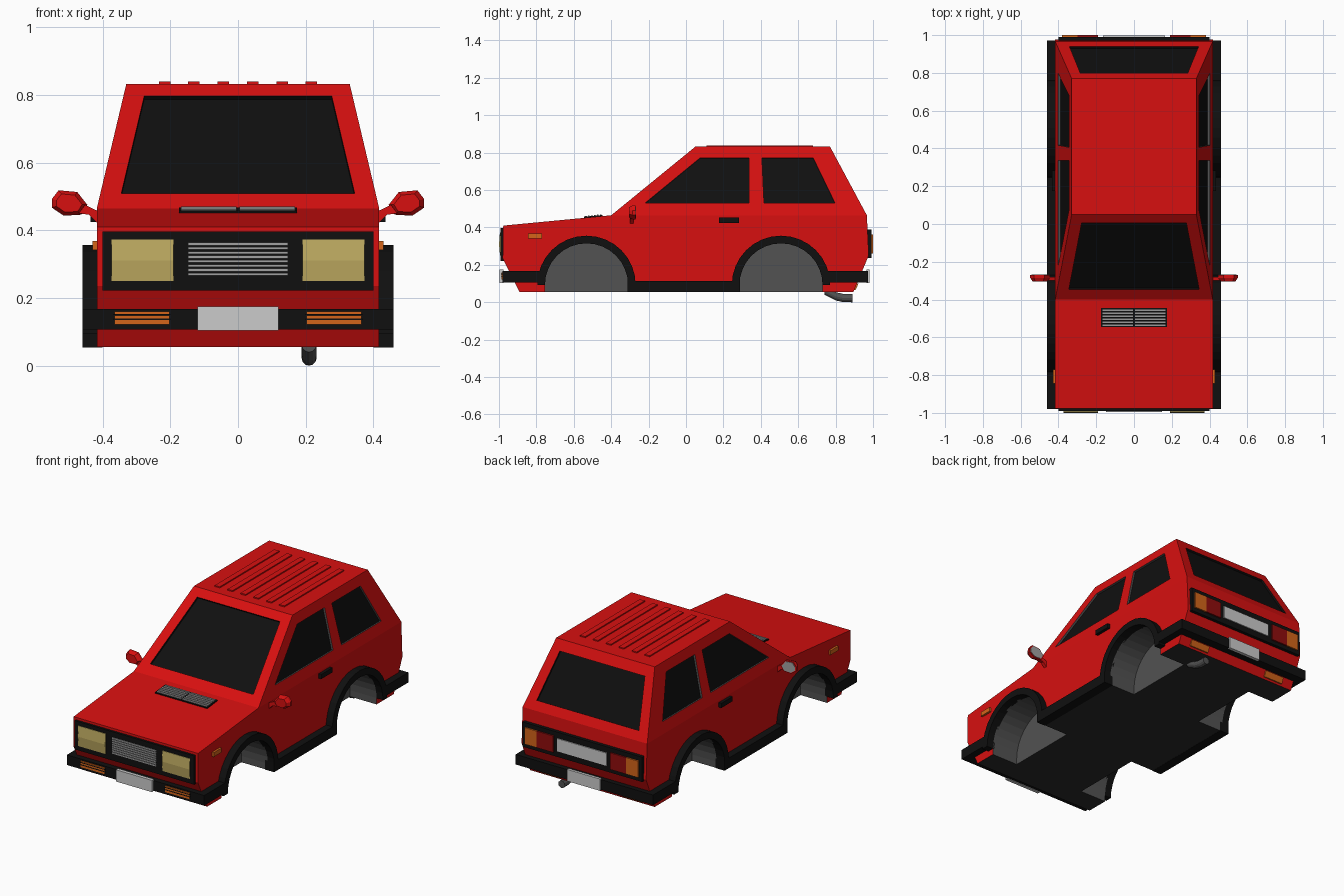
import bpy, bmesh, math
from mathutils import Vector, Matrix

if "Cube" in bpy.data.objects:
    bpy.data.objects.remove(bpy.data.objects["Cube"])

def mat(name, r, g, b):
    m = bpy.data.materials.new(name)
    m.diffuse_color = (r, g, b, 1)
    m.use_nodes = True
    m.node_tree.nodes["Principled BSDF"].inputs["Base Color"].default_value = m.diffuse_color
    return m

RED = mat("body red", 0.68, 0.005, 0.005)
BLACK = mat("trim black", 0.005, 0.005, 0.005)
GREY = mat("well grey", 0.085, 0.085, 0.085)
FLOOR = mat("floor grey", 0.025, 0.025, 0.025)
SILVER = mat("silver", 0.36, 0.36, 0.36)
WHITE = mat("plate white", 0.6, 0.6, 0.6)
LAMP = mat("headlight yellow", 0.52, 0.41, 0.12)
ORANGE = mat("indicator orange", 0.66, 0.13, 0.01)
TAIL = mat("tail light red", 0.28, 0.004, 0.004)

def finish(name, bm, *mats):
    bmesh.ops.recalc_face_normals(bm, faces=bm.faces)
    me = bpy.data.meshes.new(name)
    bm.to_mesh(me)
    bm.free()
    for m in mats:
        me.materials.append(m)
    ob = bpy.data.objects.new(name, me)
    bpy.context.collection.objects.link(ob)
    return ob

def loft(bm, la, lb, ia=0, iside=0, ib=0):
    """Solid between two equal loops, with material indices for caps and walls."""
    a = [bm.verts.new(p) for p in la]
    b = [bm.verts.new(p) for p in lb]
    bm.faces.new(a).material_index = ia
    bm.faces.new(b).material_index = ib
    n = len(a)
    for i in range(n):
        j = (i + 1) % n
        bm.faces.new((a[i], a[j], b[j], b[i])).material_index = iside

def along_x(pts, x):
    return [Vector((x, y, z)) for y, z in pts]

def flip(pts):
    return [Vector((-p[0], p[1], p[2])) for p in pts]

def solid(name, pairs, m, mirror=False):
    bm = bmesh.new()
    for a, b in pairs:
        loft(bm, a, b)
        if mirror:
            loft(bm, flip(a), flip(b))
    return finish(name, bm, m)

def box(x0, x1, y0, y1, z0, z1):
    q = [(y0, z0), (y1, z0), (y1, z1), (y0, z1)]
    return along_x(q, x0), along_x(q, x1)

# body shell: lower prism and tapered cabin in one mesh
W, R, BELT, ROOF = 0.417, 0.33, 0.465, 0.832
low = [(-0.89, 0.055), (-0.98, 0.235), (-0.977, 0.41), (-0.40, BELT),
       (0.967, BELT), (0.977, 0.25), (0.895, 0.055)]
top = [(0.05, ROOF), (0.77, ROOF)]
bm = bmesh.new()
sides = []
for s in (-1, 1):
    v = [bm.verts.new((s * W, y, z)) for y, z in low]
    t = [bm.verts.new((s * R, y, z)) for y, z in top]
    bm.faces.new(v)
    bm.faces.new((v[3], t[0], t[1], v[4]))
    sides.append(v[:4] + t + v[4:])
A, B = sides
for i in range(len(A)):
    j = (i + 1) % len(A)
    bm.faces.new((A[i], A[j], B[j], B[i]))
body = finish("car_body", bm, RED, BLACK, GREY, FLOOR)
for p in body.data.polygons:
    if p.normal.z < -0.95:
        p.material_index = 3

# cutters: wheel wells and shallow window recesses
WHEELS, CZ, RI, RO, N = (-0.532, 0.508), 0.093, 0.222, 0.263, 16
bm = bmesh.new()

def arc(c, r):
    return [(c + r * math.cos(math.pi * i / N), CZ + r * math.sin(math.pi * i / N)) for i in range(N + 1)]

for c in WHEELS:
    pts = [(c + RI, -0.05)] + arc(c, RI) + [(c - RI, -0.05)]
    for s in (-1, 1):
        loft(bm, along_x(pts, s * 0.24), along_x(pts, s * 0.6), 2, 2, 2)

def recess(q, out, wall):
    q = [Vector(p) for p in q]
    n = (q[1] - q[0]).cross(q[2] - q[0]).normalized()
    if n.dot(out) < 0:
        n = -n
    loft(bm, [p - n * 0.012 for p in q], [p + n * 0.04 for p in q], 1, wall, 1)

def side_x(z):
    return W + (R - W) * (z - BELT) / (ROOF - BELT)

for win in ([(-0.22, 0.53), (0.075, 0.772), (0.337, 0.772), (0.337, 0.53)],
            [(0.417, 0.53), (0.406, 0.772), (0.68, 0.772), (0.797, 0.53)]):
    for s in (-1, 1):
        recess([(s * side_x(z), y, z) for y, z in win], Vector((s, 0, 0.2)), 2)

def end_window(y_base, y_top, z0, z1, x0, x1, out):
    f = lambda z: y_base + (y_top - y_base) * (z - BELT) / (ROOF - BELT)
    recess([(-x0, f(z0), z0), (x0, f(z0), z0), (x1, f(z1), z1), (-x1, f(z1), z1)], out, 1)

end_window(-0.40, 0.05, 0.508, 0.796, 0.345, 0.277, Vector((0, -1, 1)))
end_window(0.967, 0.77, 0.515, 0.775, 0.342, 0.285, Vector((0, 1, 0.5)))
cutter = finish("cutter", bm, RED, BLACK, GREY, FLOOR)
cutter.hide_render = True
mod = body.modifiers.new("cuts", 'BOOLEAN')
mod.operation, mod.object, mod.solver = 'DIFFERENCE', cutter, 'EXACT'
bpy.context.view_layer.objects.active = body
bpy.ops.object.modifier_apply(modifier=mod.name)
bpy.data.objects.remove(cutter)

# wheel arch flares, as strips of short blocks
pairs = []
for c in WHEELS:
    pts = arc(c, RO) + arc(c, RI)[::-1]
    pairs.append((along_x(pts, 0.405), along_x(pts, 0.46)))
solid("arch_flares", pairs, BLACK, True)

# side skirts and bumpers
solid("side_skirts", [box(0.40, 0.46, -0.312, 0.288, 0.054, 0.115)], BLACK, True)
solid("front_bumper", [box(-0.46, 0.46, -0.98, -0.753, 0.107, 0.168)], BLACK)
solid("rear_bumper", [box(-0.46, 0.46, 0.729, 0.972, 0.107, 0.168)], BLACK)

# front panel, grille and lamps
solid("front_panel", [box(-0.40, 0.40, -0.991, -0.96, 0.222, 0.396)], BLACK)
solid("grille_slats", [box(-0.148, 0.148, -0.996, -0.985, z, z + 0.008)
                       for z in [0.266 + 0.0128 * i for i in range(8)]], SILVER)
lens = [(-0.98, 0.25), (-0.994, 0.25), (-1.0, 0.31), (-0.994, 0.373), (-0.98, 0.373)]
solid("headlights", [(along_x(lens, 0.19), along_x(lens, 0.374))], LAMP, True)
solid("front_indicators", [box(0.203, 0.365, -0.986, -0.97, 0.122, 0.148),
                           box(0.203, 0.365, -0.986, -0.97, 0.153, 0.160)], ORANGE, True)
solid("indicator_bars", [box(0.200, 0.368, -0.988, -0.97, z, z + 0.004) for z in (0.135, 0.149)], BLACK, True)
solid("side_markers", [box(0.41, 0.43, -0.845, -0.77, 0.342, 0.368)], ORANGE, True)

# rear panel and lamps
solid("rear_panel", [box(-0.40, 0.40, 0.95, 0.991, 0.238, 0.388)], BLACK)
solid("tail_lights", [box(0.19, 0.30, 0.98, 1.0, 0.262, 0.362)], TAIL, True)
solid("rear_indicators", [box(0.30, 0.38, 0.98, 1.0, 0.262, 0.362)], ORANGE, True)
slant = [(0.895, 0.066), (0.907, 0.066), (0.922, 0.1), (0.91, 0.1)]
solid("rear_lower_lamps", [(along_x(slant, 0.21), along_x(slant, 0.34))], ORANGE, True)

# plain plates
solid("plates", [box(-0.12, 0.12, -0.996, -0.975, 0.104, 0.175),
                 box(-0.11, 0.11, 0.965, 0.982, 0.104, 0.175),
                 box(-0.165, 0.165, 0.985, 0.997, 0.275, 0.352)], WHITE)

# roof ribs and door handles
solid("roof_ribs", [box(x - 0.017, x + 0.017, 0.11, 0.68, 0.825, 0.839)
                    for x in (0.043, 0.13, 0.216)], RED, True)
solid("door_handles", [box(0.41, 0.435, 0.176, 0.283, 0.425, 0.453)], BLACK, True)

# hood vent, tilted to the hood
vent = solid("hood_vent", [box(-0.175, 0.175, -0.05, 0.05, -0.01, 0.006)], BLACK)
slats = solid("vent_slats", [box(0.004, 0.168, y, y + 0.009, 0, 0.010)
                             for y in [-0.044 + 0.0158 * i for i in range(6)]], SILVER, True)
tilt = Matrix.Translation((0, -0.495, 0.456)) @ Matrix.Rotation(math.atan2(0.055, 0.577), 4, 'X')
for ob in (vent, slats):
    ob.data.transform(tilt)

# door mirrors: tapered shell, glass and arm
shell = [(0.445, 0.475), (0.475, 0.513), (0.53, 0.518), (0.55, 0.492), (0.55, 0.467), (0.515, 0.443), (0.463, 0.446)]

def ring(y, s):
    return [Vector((0.5 + (x - 0.5) * s, y, 0.48 + (z - 0.48) * s)) for x, z in shell]

solid("mirror_shells", [(ring(-0.305, 0.72), ring(-0.285, 1)), (ring(-0.285, 1), ring(-0.27, 1))], RED, True)
solid("mirror_glass", [(ring(-0.272, 0.85), ring(-0.267, 0.85))], SILVER, True)
arm = [(0.41, 0.415), (0.41, 0.455), (0.452, 0.475), (0.47, 0.45), (0.44, 0.446)]
solid("mirror_arms", [([Vector((x, -0.30, z)) for x, z in arm],
                       [Vector((x, -0.28, z)) for x, z in arm])], RED, True)

# exhaust pipe: octagonal rings along a bent path
path = [(0.74, 0.062), (0.80, 0.032), (0.84, 0.023), (0.89, 0.022)]
def pipe(y, z):
    return [Vector((0.21 + 0.022 * math.cos(a), y, z + 0.022 * math.sin(a)))
            for a in [math.pi * i / 6 for i in range(12)]]
solid("exhaust", [(pipe(*p), pipe(*q)) for p, q in zip(path, path[1:])], GREY)
